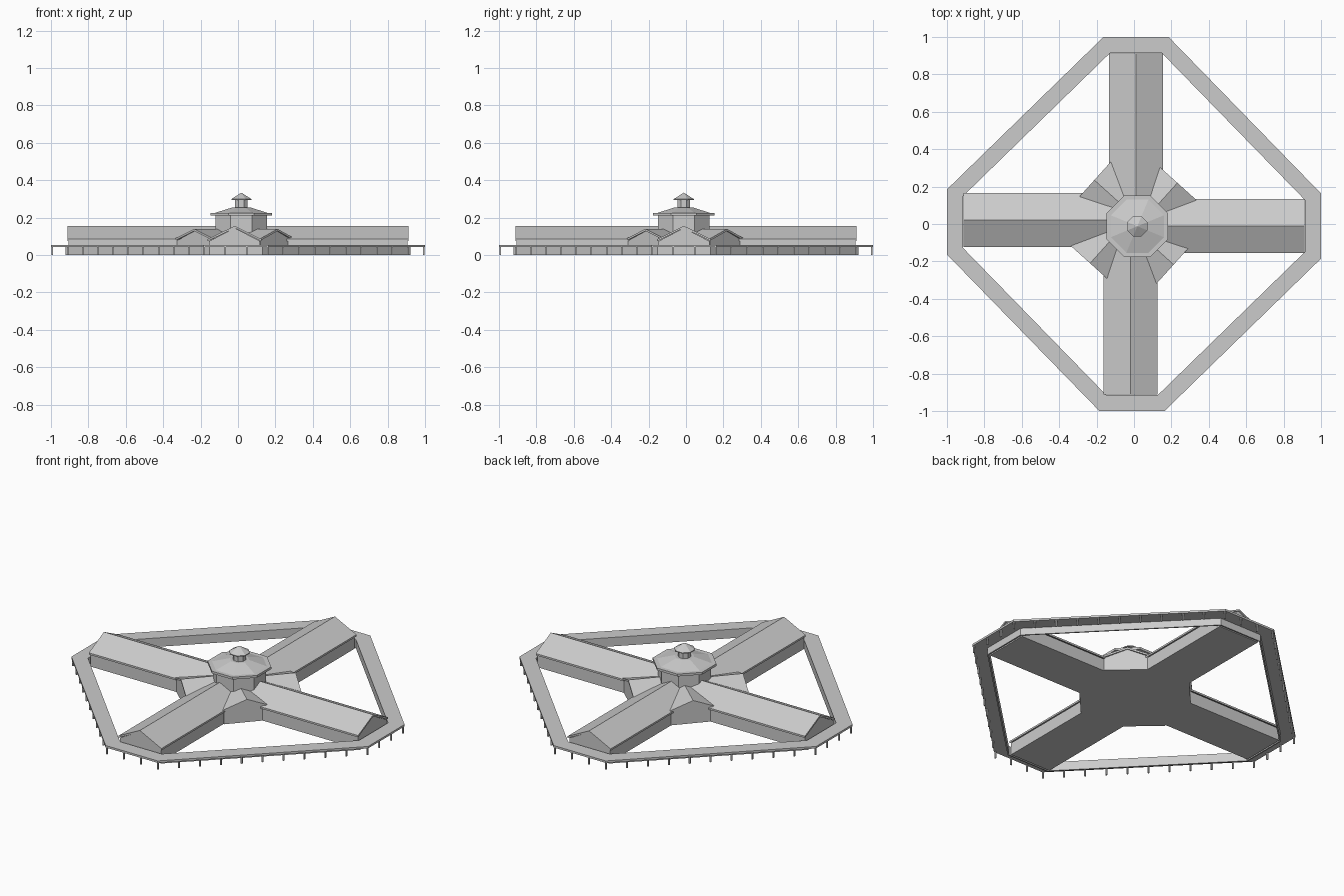
import bpy, bmesh, math
from mathutils import Vector, Matrix

if "Cube" in bpy.data.objects:
    bpy.data.objects.remove(bpy.data.objects["Cube"])

stone = bpy.data.materials.new("pale grey")
stone.use_nodes = True
GREY = (0.6, 0.6, 0.6, 1)
stone.diffuse_color = GREY
stone.node_tree.nodes["Principled BSDF"].inputs["Base Color"].default_value = GREY


def finish(name, bm, matrix=Matrix()):
    bmesh.ops.recalc_face_normals(bm, faces=bm.faces)
    mesh = bpy.data.meshes.new(name)
    bm.to_mesh(mesh)
    bm.free()
    mesh.materials.append(stone)
    obj = bpy.data.objects.new(name, mesh)
    obj.matrix_world = matrix
    bpy.context.collection.objects.link(obj)
    return obj


def loft(bm, loops, closed=False):
    """Bridge equal-sized point loops; cap the ends, or join last to first."""
    rings = [[bm.verts.new(p) for p in loop] for loop in loops]
    pairs = list(zip(rings, rings[1:]))
    if closed:
        pairs.append((rings[-1], rings[0]))
    else:
        bm.faces.new(rings[0])
        bm.faces.new(rings[-1])
    for a, b in pairs:
        for i in range(len(a)):
            j = (i + 1) % len(a)
            bm.faces.new((a[i], a[j], b[j], b[i]))


def place(x, y, degrees):
    return Matrix.Translation((x, y, 0)) @ Matrix.Rotation(math.radians(degrees), 4, "Z")


def extrude_x(name, profile, x0, x1, matrix, x1_top=None):
    """Sweep a (y, z) profile along local x."""
    bm = bmesh.new()
    loft(bm, [[(x, y, z) for y, z in profile] for x in (x0, x1)])
    return finish(name, bm, matrix)


def gabled_hall(name, length, start, half, eave, ridge, matrix):
    """House-shaped walls under a thin, slightly overhanging roof."""
    t = 0.011
    w = half - 0.008
    walls = [(-w, 0), (w, 0), (w, eave - t), (0, ridge - t), (-w, eave - t)]
    extrude_x(name + "_walls", walls, start, length - 0.006, matrix)
    roof = [(-half, eave - t), (0, ridge - t), (half, eave - t),
            (half, eave), (0, ridge), (-half, eave)]
    extrude_x(name + "_roof", roof, start, length, matrix)


# Four long wings, each slightly off the centre line
for name, x, y, angle in (("left_wing", 0, -0.011, 0), ("back_wing", 0.01, 0, 90),
                          ("right_wing", 0, 0.022, 180), ("front_wing", -0.018, 0, 270)):
    gabled_hall(name, 0.912, 0, 0.144, 0.085, 0.156, place(x, y, angle))

# Four short gabled pavilions in the corners between the wings
for name, x, y, angle in (("back_left_pavilion", 0.232, 0.22, 48),
                          ("back_right_pavilion", -0.212, 0.235, 138),
                          ("front_right_pavilion", -0.235, -0.21, 228),
                          ("front_left_pavilion", 0.212, -0.217, 318)):
    gabled_hall(name, 0, -0.28, 0.137, 0.088, 0.14, place(x, y, angle))

# Outline of the surrounding covered walk
outline = []
for k in range(4):
    turn = Matrix.Rotation(-k * math.pi / 2, 2)
    outline += [turn @ Vector((-0.163, 1)), turn @ Vector((0.185, 1))]


def inset(points, d):
    """Move every edge of a clockwise outline inwards by d."""
    result = []
    for i, p in enumerate(points):
        a = (p - points[i - 1]).normalized()
        b = (points[(i + 1) % len(points)] - p).normalized()
        na, nb = Vector((a.y, -a.x)), Vector((b.y, -b.x))
        result.append(p + (na + nb) * d / (1 + na.dot(nb)))
    return result


def band(name, d0, d1, z0, z1):
    outer, inner = inset(outline, d0), inset(outline, d1)
    bm = bmesh.new()
    loft(bm, [[(*p, z) for p in pts] for pts, z in
              ((outer, z0), (outer, z1), (inner, z1), (inner, z0))], closed=True)
    return finish(name, bm)


band("walkway_roof", 0, 0.086, 0.042, 0.054)
band("walkway_inner_wall", 0.078, 0.086, 0, 0.042)

# Posts along the outer edge of the walk
bm = bmesh.new()
corners = inset(outline, 0.008)
for i, p in enumerate(corners):
    q = corners[(i + 1) % len(corners)]
    count = round((q - p).length / 0.117)
    for s in range(count):
        c = p.lerp(q, s / count)
        bmesh.ops.create_cube(bm, size=1, matrix=Matrix.Translation((*c, 0.021))
                              @ Matrix.Diagonal((0.008, 0.008, 0.042, 1)))
finish("walkway_posts", bm)


def octagon_stack(name, levels):
    """Octagonal solid from (apothem, height) levels, flats facing the axes."""
    bm = bmesh.new()
    loops = []
    for apothem, z in levels:
        r = apothem / math.cos(math.pi / 8)
        loops.append([(r * math.cos((k + 0.5) * math.pi / 4),
                       r * math.sin((k + 0.5) * math.pi / 4), z) for k in range(8)])
    loft(bm, loops)
    return finish(name, bm, place(0.018, -0.012, 0))


# Central tower, its wide roof, and the lantern on top
octagon_stack("tower_drum", [(0.138, 0), (0.138, 0.213)])
octagon_stack("tower_eave", [(0.165, 0.211), (0.165, 0.225)])
octagon_stack("tower_roof", [(0.142, 0.225), (0.05, 0.254)])
octagon_stack("lantern_drum", [(0.034, 0.25), (0.034, 0.298)])
octagon_stack("lantern_roof", [(0.054, 0.294), (0.054, 0.299), (0.001, 0.333)])
